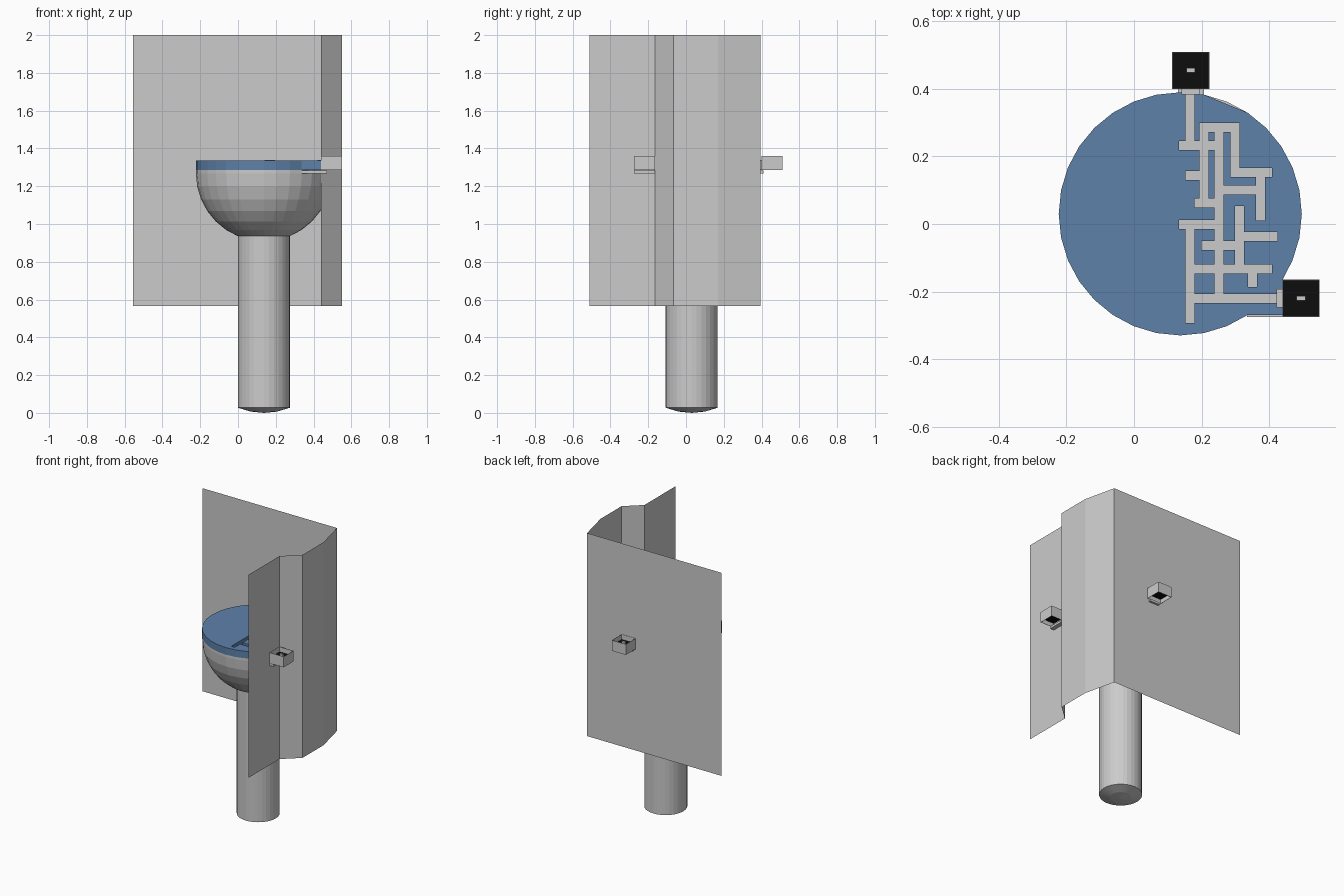
import bpy, bmesh, math
from mathutils import Vector
from mathutils.geometry import delaunay_2d_cdt

if "Cube" in bpy.data.objects:
    bpy.data.objects.remove(bpy.data.objects["Cube"])

CX, CY, R, N = 0.137, 0.03, 0.36, 32
RIM0, RIM1, EQ = 1.285, 1.335, 1.268


def material(name, color):
    m = bpy.data.materials.new(name)
    m.diffuse_color = color
    m.use_nodes = True
    m.node_tree.nodes["Principled BSDF"].inputs["Base Color"].default_value = m.diffuse_color
    return m


blue = material("water_blue", (0.11, 0.22, 0.40, 1))
black = material("dark_plate", (0.004, 0.004, 0.004, 1))


def finish(bm, name, mat=None, recalc=True):
    if recalc:
        bmesh.ops.recalc_face_normals(bm, faces=bm.faces)
    me = bpy.data.meshes.new(name)
    bm.to_mesh(me)
    bm.free()
    ob = bpy.data.objects.new(name, me)
    bpy.context.collection.objects.link(ob)
    if mat:
        me.materials.append(mat)
    return ob


def box(name, x0, x1, y0, y1, z0, z1, mat=None):
    bm = bmesh.new()
    bmesh.ops.create_cube(bm, size=1)
    for v in bm.verts:
        v.co = ((x0 + x1) / 2 + v.co.x * (x1 - x0),
                (y0 + y1) / 2 + v.co.y * (y1 - y0),
                (z0 + z1) / 2 + v.co.z * (z1 - z0))
    return finish(bm, name, mat)


# pedestal: half-sphere bowl whose lower cap is drawn down into a column
profile = [(0, RIM0), (R, RIM0)]
profile += [(R * math.cos(a), EQ - R * math.sin(a))
            for a in (math.radians(11.25 * i) for i in range(7))]
profile += [(R * math.sin(a), R * (1 - math.cos(a)))
            for a in (math.radians(22.5), math.radians(11.25), 0)]
bm = bmesh.new()
vs = [bm.verts.new((CX + r, CY, z)) for r, z in profile]
es = [bm.edges.new(p) for p in zip(vs, vs[1:])]
bmesh.ops.spin(bm, geom=vs + es, cent=(CX, CY, 0), axis=(0, 0, 1),
               angle=math.tau, steps=N)
bmesh.ops.remove_doubles(bm, verts=bm.verts, dist=1e-4)
finish(bm, "pedestal_bowl")

# blue slab outline: disc with a square lip reaching the right-hand box
outline = []
for i in range(N):
    a = math.tau * i / N
    if i == 28:
        outline.append((0.44, -0.27))
    elif i == 29:
        outline.append((0.44, -0.165))
    elif i != 6:
        outline.append((CX + R * math.cos(a), CY + R * math.sin(a)))

# maze channels as centre lines: x0, y0, x1, y1
W = 0.0133
tracks = [
    (.166, .42, .166, .232), (.146, .232, .225, .232), (.207, .286, .299, .286),
    (.207, .286, .207, .062), (.252, .286, .252, -.22), (.299, .286, .299, .152),
    (.299, .152, .395, .152), (.374, .152, .374, .023), (.252, .1, .374, .1),
    (.166, .143, .207, .143), (.193, .062, .252, .062), (.146, -.002, .252, -.002),
    (.166, -.002, .166, -.28), (.213, -.063, .313, -.063), (.313, .04, .313, -.133),
    (.313, -.037, .412, -.037), (.166, -.133, .396, -.133), (.351, -.133, .351, -.174),
    (.166, -.22, .47, -.22),
]
pts = [Vector(p) for p in outline]
faces = [list(range(len(pts)))]
for x0, y0, x1, y1 in tracks:
    xa, xb = min(x0, x1) - W, max(x0, x1) + W
    ya, yb = min(y0, y1) - W, max(y0, y1) + W
    k = len(pts)
    pts += [Vector(p) for p in ((xa, ya), (xb, ya), (xb, yb), (xa, yb))]
    faces.append([k, k + 1, k + 2, k + 3])
ov, _, of, _, _, orig = delaunay_2d_cdt(pts, [], faces, 1, 1e-5)

# maze slab: keep what is only in the outline, then thicken
bm = bmesh.new()
vs = [bm.verts.new((p.x, p.y, RIM0)) for p in ov]
for f, o in zip(of, orig):
    if set(o) == {0}:
        bm.faces.new([vs[i] for i in f])
bmesh.ops.delete(bm, geom=[v for v in bm.verts if not v.link_faces], context='VERTS')
ext = bmesh.ops.extrude_face_region(bm, geom=bm.faces[:], use_keep_orig=True)
for g in ext["geom"]:
    if isinstance(g, bmesh.types.BMVert):
        g.co.z = RIM1
finish(bm, "maze_slab", blue)

# folded wall sheet
wall = [(-.555, .395), (.497, .395), (.55, .17), (.55, -.065), (.44, -.165), (.44, -.51)]
bm = bmesh.new()
lo = [bm.verts.new((x, y, 0.565)) for x, y in wall]
hi = [bm.verts.new((x, y, 2.0)) for x, y in wall]
for i in range(len(wall) - 1):
    bm.faces.new((lo[i], lo[i + 1], hi[i + 1], hi[i]))
finish(bm, "wall_screen", recalc=False)


# open box with a dark plate and a small post
def feeder(name, cx, cy):
    h, t = 0.055, 0.002
    for s, side in ((-1, "a"), (1, "b")):
        x, y = cx + s * (h - t / 2), cy + s * (h - t / 2)
        box(name + "_wall_x_" + side, x - t / 2, x + t / 2, cy - h, cy + h, 1.285, 1.36)
        box(name + "_wall_y_" + side, cx - h + t, cx + h - t, y - t / 2, y + t / 2, 1.285, 1.36)
    box(name + "_plate", cx - h + t, cx + h - t, cy - h + t, cy + h - t, 1.315, 1.325, black)
    box(name + "_post", cx - .013, cx + .013, cy - .007, cy + .007, 1.325, 1.345)


feeder("right_feeder", 0.495, -0.22)
feeder("back_feeder", 0.168, 0.455)

# spouts through the wall and thin supports below
box("right_spout", .422, .442, -.247, -.193, RIM0, 1.34)
box("back_spout", .14, .195, .383, .4, RIM0, 1.34)
box("right_support", .335, .47, -.275, -.165, 1.268, RIM0 - .001)
box("back_support", .13, .207, .36, .41, 1.268, RIM0 - .001)
